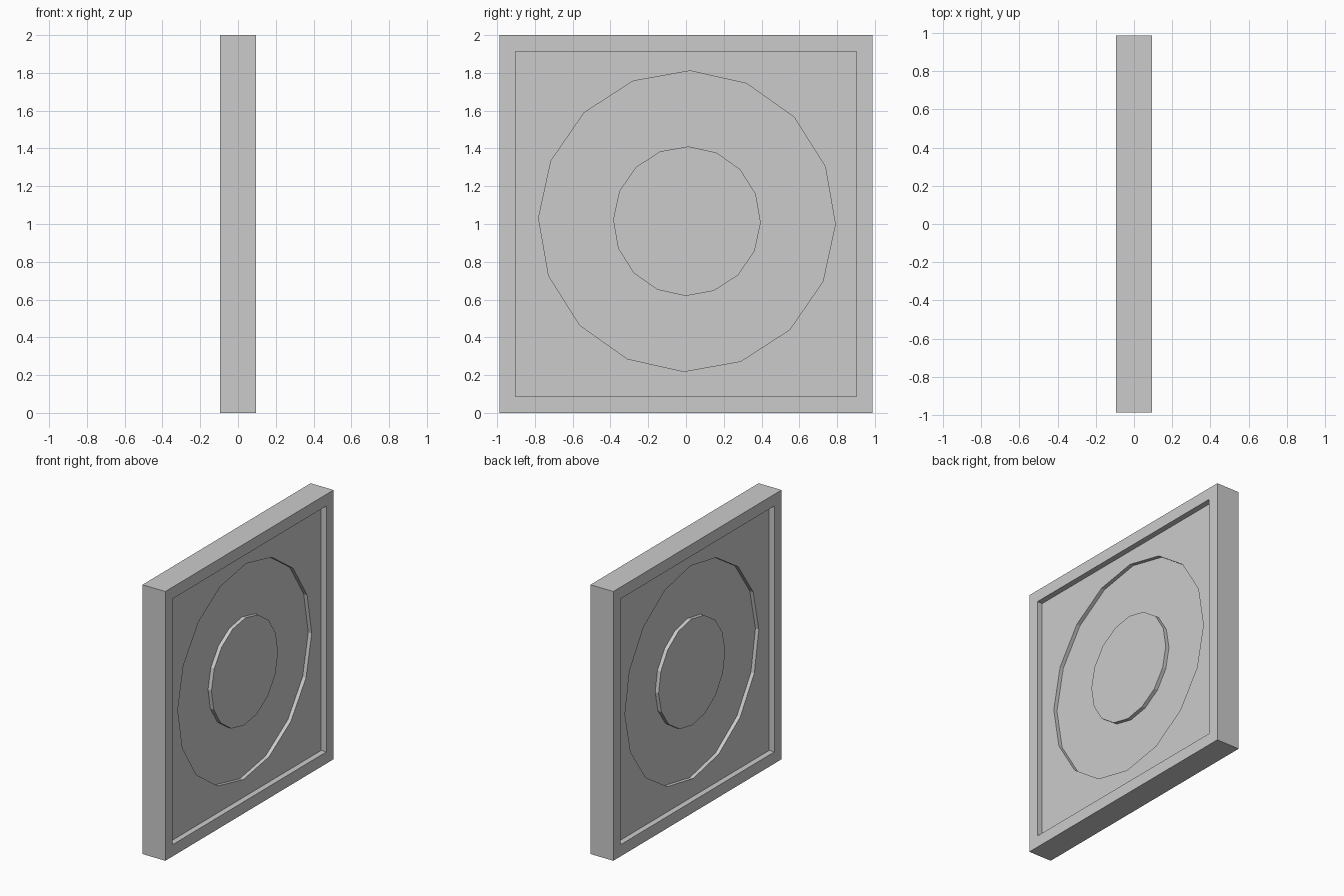
import bpy
import bmesh
import math

cube = bpy.data.objects.get("Cube")
if cube:
    bpy.data.objects.remove(cube, do_unlink=True)

HALF_X, HALF_Y, HALF_Z = 0.094, 0.987, 1.0
PANEL_X = HALF_X - 0.042      # recessed panel level
GROOVE_X = PANEL_X - 0.028    # floor of the ring groove
SIDES = 16

grey = bpy.data.materials.new("plain grey")
grey.use_nodes = True
colour = (0.6, 0.6, 0.6, 1.0)
grey.diffuse_color = colour
grey.node_tree.nodes["Principled BSDF"].inputs["Base Color"].default_value = colour


def finish(name, bm):
    bmesh.ops.recalc_face_normals(bm, faces=bm.faces)
    mesh = bpy.data.meshes.new(name)
    bm.to_mesh(mesh)
    bm.free()
    mesh.materials.append(grey)
    obj = bpy.data.objects.new(name, mesh)
    bpy.context.collection.objects.link(obj)
    return obj


def block(name, x0, x1, half_y, half_z):
    bm = bmesh.new()
    bmesh.ops.create_cube(bm, size=2)
    for v in bm.verts:
        v.co.x = (x0 + x1) / 2 + v.co.x * (x1 - x0) / 2
        v.co.y *= half_y
        v.co.z = v.co.z * half_z + 1
    return finish(name, bm)


def disc(name, x0, x1, radius):
    # 16-sided drum lying along x, turned slightly
    bm = bmesh.new()
    ring = []
    for i in range(SIDES):
        a = 2 * math.pi * i / SIDES - math.radians(1.2)
        ring.append(bm.verts.new((x0, 0.005 + 0.987 * radius * math.cos(a),
                                  1.015 + radius * math.sin(a))))
    face = bm.faces.new(ring)
    out = bmesh.ops.extrude_face_region(bm, geom=[face])
    for v in out["geom"]:
        if isinstance(v, bmesh.types.BMVert):
            v.co.x = x1
    return finish(name, bm)


def cut(target, cutter):
    mod = target.modifiers.new("cut", "BOOLEAN")
    mod.operation = "DIFFERENCE"
    mod.solver = "EXACT"
    mod.object = cutter
    bpy.context.view_layer.objects.active = target
    bpy.ops.object.modifier_apply(modifier=mod.name)
    bpy.data.objects.remove(cutter, do_unlink=True)


# Square slab with a raised rim
slab = block("framed_slab", -HALF_X, HALF_X, HALF_Y, HALF_Z)

# Recess and round groove on both broad faces, leaving a raised hub
for side in (-1, 1):
    x0, x1 = sorted((side * PANEL_X, side * 0.2))
    cut(slab, block("recess_cutter", x0, x1, 0.902, 0.913))
    x0, x1 = sorted((side * GROOVE_X, side * 0.2))
    ring = disc("groove_cutter", x0, x1, 0.796)
    x0, x1 = sorted((side * 0.01, side * 0.3))
    cut(ring, disc("hub_cutter", x0, x1, 0.396))
    cut(slab, ring)
